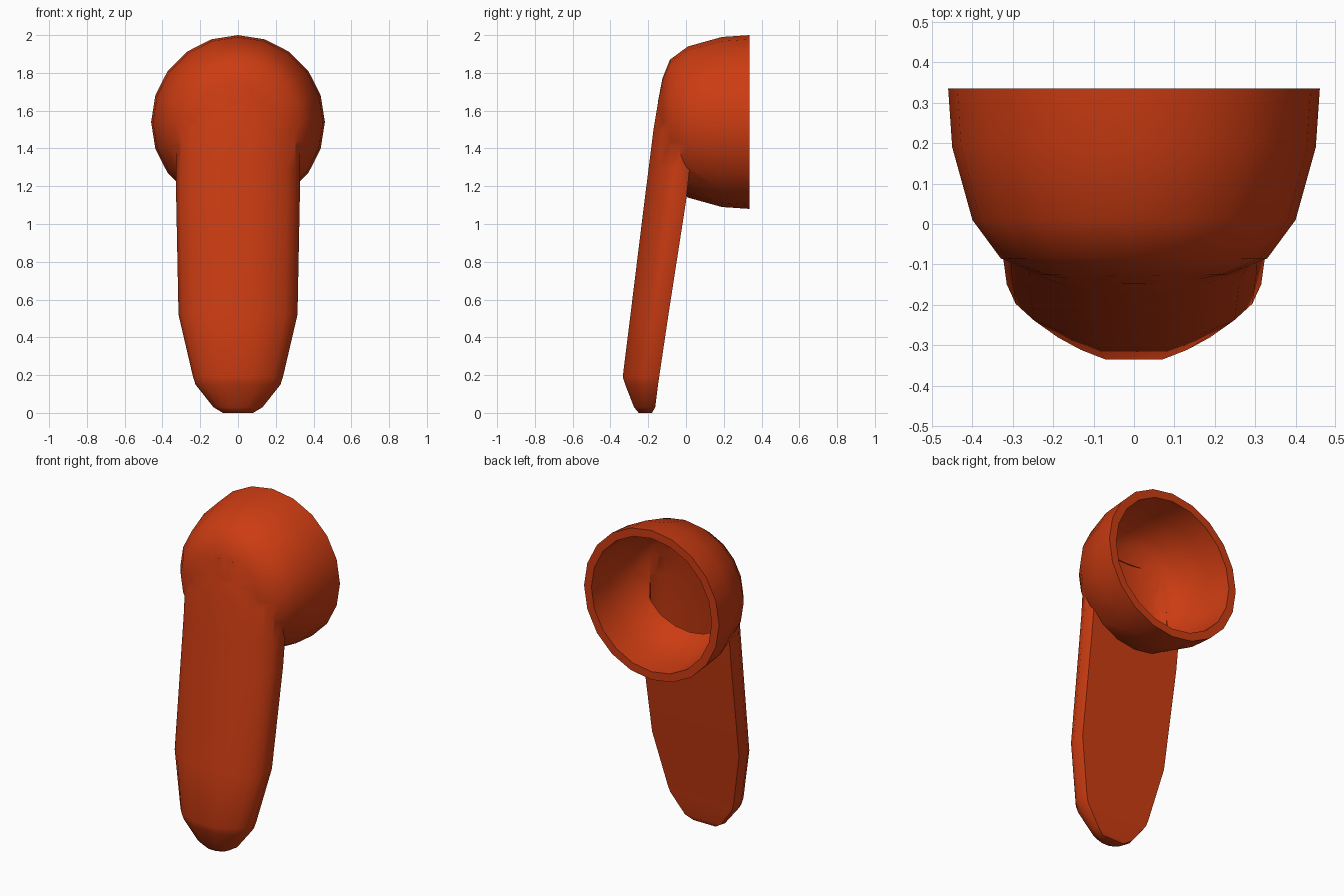
import bpy, bmesh, math

if "Cube" in bpy.data.objects:
    bpy.data.objects.remove(bpy.data.objects["Cube"])

orange = bpy.data.materials.new("orange_red")
orange.diffuse_color = (0.6, 0.045, 0.006, 1)
orange.use_nodes = True
orange.node_tree.nodes["Principled BSDF"].inputs["Base Color"].default_value = orange.diffuse_color


def loft(name, rings):
    """Closed solid through equally sized rings of points."""
    bm = bmesh.new()
    loops = [[bm.verts.new(p) for p in ring] for ring in rings]
    n = len(loops[0])
    for a, b in zip(loops, loops[1:]):
        for i in range(n):
            j = (i + 1) % n
            bm.faces.new((a[i], a[j], b[j], b[i]))
    bm.faces.new(loops[0])
    bm.faces.new(loops[-1])
    bmesh.ops.recalc_face_normals(bm, faces=bm.faces)
    mesh = bpy.data.meshes.new(name)
    bm.to_mesh(mesh)
    bm.free()
    mesh.materials.append(orange)
    obj = bpy.data.objects.new(name, mesh)
    bpy.context.collection.objects.link(obj)
    return obj


def cup(name, profile, sides=20, centre=1.54):
    """Revolve (y, radius) pairs about the horizontal axis."""
    steps = [2 * math.pi * i / sides for i in range(sides)]
    return loft(name, [[(r * math.sin(a), y, centre + r * math.cos(a)) for a in steps]
                       for y, r in profile])


# Half cross-section of the handle: (share of half width, share of depth)
HALF = [(0.3, 0), (0.55, 0.12), (0.79, 0.28), (0.93, 0.48), (1, 0.72), (0.94, 1)]
SECTION = HALF + [(-x, t) for x, t in reversed(HALF)]


def handle(name, rows, wall=0.0):
    """Loft rows of (z, half width, front y, back y), shrunk by the wall."""
    rings = []
    for z, w, front, back in rows:
        w, front, back = w - wall, front + wall, back - wall
        rings.append([(x * w, front + t * (back - front), z) for x, t in SECTION])
    return loft(name, rings)


# Outer solids
body = cup("hollow_cup_with_handle", [
    (0.335, 0.46), (0.19, 0.45), (0.01, 0.40), (-0.085, 0.33),
    (-0.125, 0.23), (-0.148, 0.11), (-0.158, 0.02)])
ROWS = [
    (0.0, 0.08, -0.25, -0.18), (0.03, 0.13, -0.275, -0.163),
    (0.15, 0.225, -0.322, -0.148), (0.19, 0.238, -0.335, -0.142),
    (0.52, 0.315, -0.294, -0.093), (1.12, 0.327, -0.22, 0.0),
    (1.3, 0.328, -0.197, 0.02), (1.5, 0.327, -0.172, 0.02),
    (1.62, 0.29, -0.152, 0.02), (1.74, 0.2, -0.13, 0.02)]
grip = handle("handle_solid", ROWS)

# Hollow spaces inside the cup and the handle
cup_space = cup("cup_space", [
    (0.36, 0.412), (0.19, 0.40), (0.02, 0.355), (-0.05, 0.29),
    (-0.08, 0.20), (-0.102, 0.09), (-0.11, 0.02)])
grip_space = handle("handle_space", ROWS[2:], 0.045)

# Join the outside, then carve the inside
for tool, op in ((grip, 'UNION'), (cup_space, 'DIFFERENCE'), (grip_space, 'DIFFERENCE')):
    mod = body.modifiers.new(tool.name, 'BOOLEAN')
    mod.operation = op
    mod.solver = 'EXACT'
    mod.object = tool
bpy.context.view_layer.objects.active = body
body.select_set(True)
for mod in list(body.modifiers):
    bpy.ops.object.modifier_apply(modifier=mod.name)
for tool in (grip, cup_space, grip_space):
    bpy.data.objects.remove(tool, do_unlink=True)
bpy.ops.object.shade_smooth_by_angle(angle=math.radians(50))
